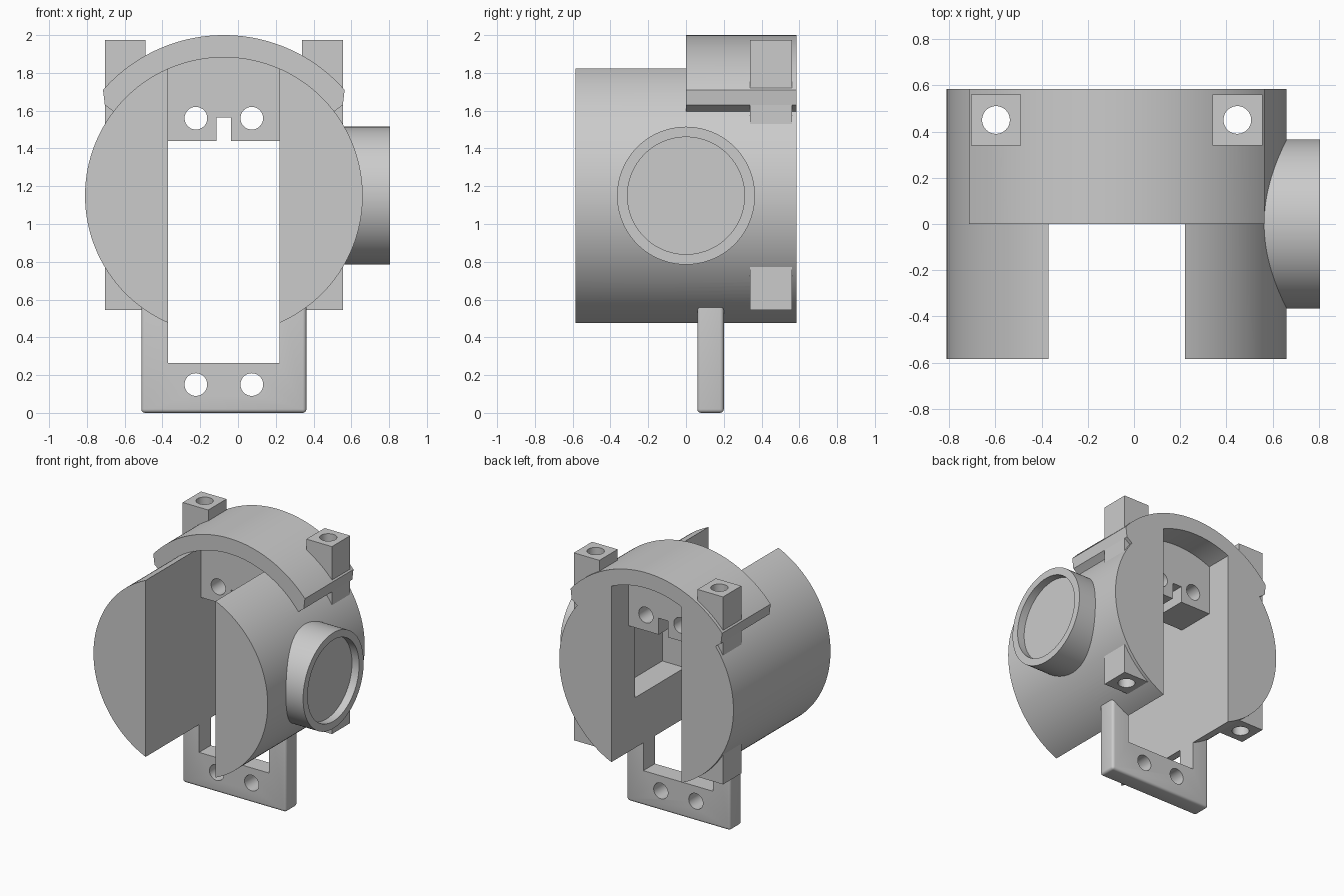
import bpy, bmesh
from math import pi, radians, sin, cos
from mathutils import Matrix, Vector

cube = bpy.data.objects.get("Cube")
if cube:
    bpy.data.objects.remove(cube, do_unlink=True)

CX, CZ, R = -0.075, 1.15, 0.735      # body axis and radius
HALF, SLOT = 0.585, 0.295            # half depth, half slot width

grey = bpy.data.materials.new("light grey plastic")
grey.use_nodes = True
grey.diffuse_color = (0.6, 0.6, 0.6, 1)
grey.node_tree.nodes["Principled BSDF"].inputs["Base Color"].default_value = (0.6, 0.6, 0.6, 1)


def make(name, bm):
    bmesh.ops.recalc_face_normals(bm, faces=bm.faces)
    mesh = bpy.data.meshes.new(name)
    bm.to_mesh(mesh)
    bm.free()
    mesh.materials.append(grey)
    obj = bpy.data.objects.new(name, mesh)
    bpy.context.collection.objects.link(obj)
    return obj


def box(name, x, y, z, bevel=0):
    bm = bmesh.new()
    bmesh.ops.create_cube(bm, size=1)
    for v in bm.verts:
        v.co = Vector([(a + b) / 2 + c * (b - a) for c, (a, b) in zip(v.co, (x, y, z))])
    if bevel:
        bmesh.ops.bevel(bm, geom=bm.edges[:], offset=bevel, segments=4, profile=0.5, affect='EDGES')
    return make(name, bm)


def rod(name, axis, radius, centre, length, sides=48):
    turn = {'X': Matrix.Rotation(pi / 2, 4, 'Y'), 'Y': Matrix.Rotation(pi / 2, 4, 'X'), 'Z': Matrix()}[axis]
    bm = bmesh.new()
    bmesh.ops.create_cone(bm, cap_ends=True, segments=sides, radius1=radius, radius2=radius,
                          depth=length, matrix=Matrix.Translation(centre) @ turn)
    return make(name, bm)


def apply_all(obj):
    bpy.ops.object.select_all(action='DESELECT')
    obj.select_set(True)
    bpy.context.view_layer.objects.active = obj
    for m in list(obj.modifiers):
        bpy.ops.object.modifier_apply(modifier=m.name)
    bpy.ops.object.shade_smooth_by_angle(angle=radians(30))


def cut(obj, cutters):
    for c in cutters:
        m = obj.modifiers.new("cut", 'BOOLEAN')
        m.operation, m.solver, m.object = 'DIFFERENCE', 'EXACT', c
    apply_all(obj)


# Cutters
slot_x = (CX - SLOT, CX + SLOT)
slot = box("slot_cutter", slot_x, (-1, 1), (0.2, 2.2))
pocket = box("pocket_cutter", (0.1, 0.41), (-0.3, 0.3), (0.86, 1.44))
window = box("window_cutter", slot_x, (-1, 1), (0.265, 2))
notch = box("notch_cutter", (CX - 0.039, CX + 0.039), (-1, 1), (1.3, 1.565))
recess = rod("recess_cutter", 'X', 0.31, (0.845, 0, CZ), 0.2, 96)
post_holes = [rod("post_hole_cutter", 'Z', 0.06, (CX + s * 0.522, 0.45, 1), 3) for s in (-1, 1)]
low_holes, high_holes = [[rod("screw_hole_cutter", 'Y', 0.06, (CX + s * 0.148, 0, z), 2)
                          for s in (-1, 1)] for z in (0.15, 1.56)]

# Slotted round body with a pocket behind the side tube
body = rod("body", 'Y', R, (CX, 0, CZ), 2 * HALF, 160)
cut(body, [slot, pocket] + post_holes)

# Raised band over the rear top, with turned-in lips
def arc(radius, a, b, n=64):
    return [(radius * cos(radians(a + (b - a) * i / n)), radius * sin(radians(a + (b - a) * i / n)))
            for i in range(n + 1)]

outline = arc(0.85, 41.2, 138.8) + [(-0.63, 0.48), (-0.59, 0.45)] + arc(0.732, 142.7, 37.3) \
    + [(0.59, 0.45), (0.63, 0.48)]
bm = bmesh.new()
face = bm.faces.new([bm.verts.new((CX + x, 0, CZ + z)) for x, z in outline])
ext = bmesh.ops.extrude_face_region(bm, geom=[face])
bmesh.ops.translate(bm, vec=(0, HALF, 0), verts=[v for v in ext["geom"] if isinstance(v, bmesh.types.BMVert)])
cut(make("top_band", bm), post_holes)

# Square screw posts running through both sides of the body
for s, name in ((-1, "right_post"), (1, "left_post")):
    mid = CX + s * 0.522
    post = box(name, (mid - 0.108, mid + 0.108), (0.34, 0.56), (0.545, 1.975))
    cut(post, post_holes)

# Side tube with a shallow round recess
tube = rod("side_tube", 'X', 0.365, (0.6275, 0, CZ), 0.355, 128)
cut(tube, [recess])

# Lower mounting frame
frame = box("lower_frame", (CX - 0.437, CX + 0.437), (0.06, 0.2), (0, 0.8), bevel=0.02)
cut(frame, [window] + low_holes)

# Upper mounting plate inside the slot
plate = box("upper_plate", slot_x, (0.08, 0.38), (1.44, 1.9))
cut(plate, [notch] + high_holes)

for c in [slot, pocket, window, notch, recess] + post_holes + low_holes + high_holes:
    bpy.data.objects.remove(c, do_unlink=True)
